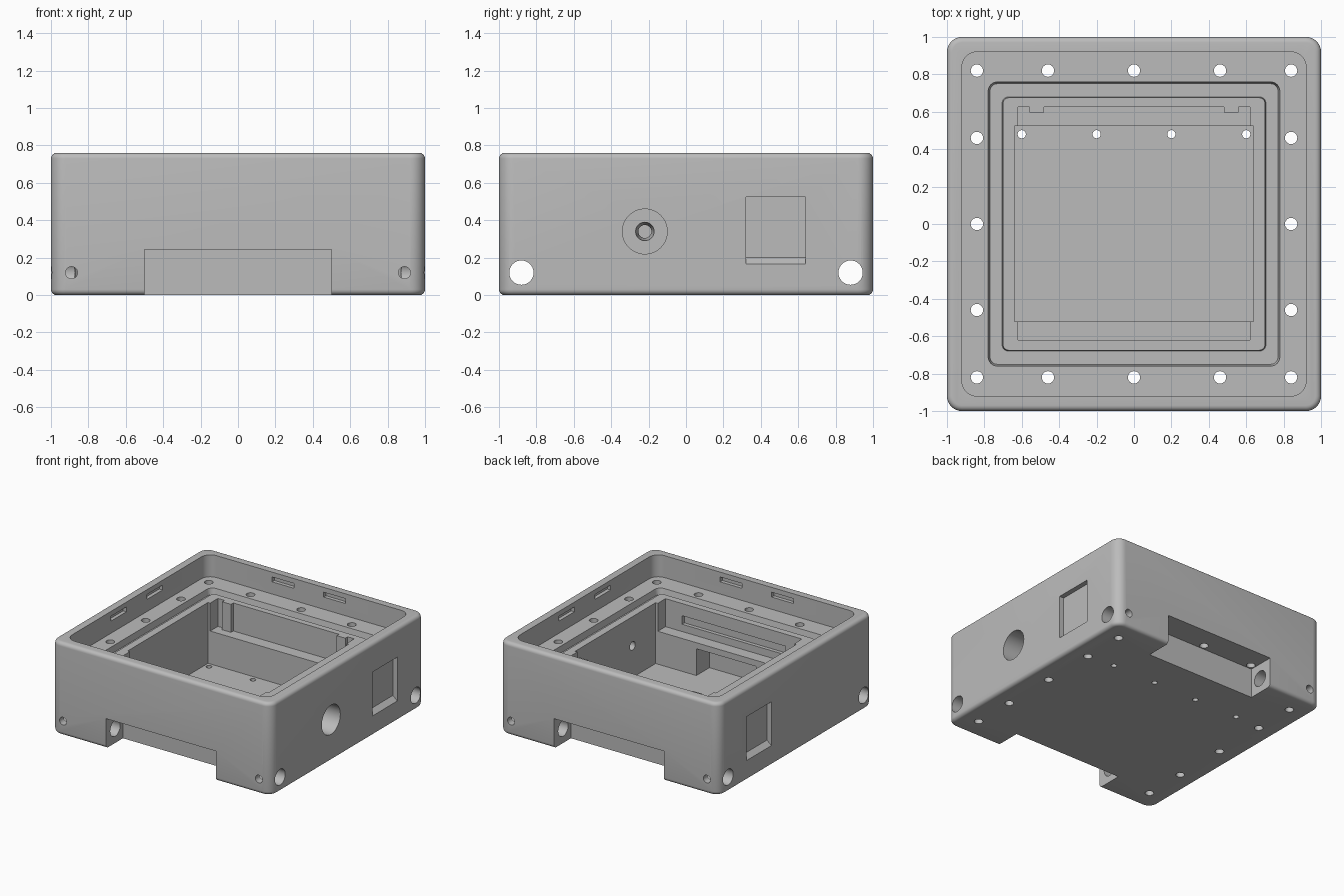
import bpy, bmesh, math
from mathutils import Matrix, Vector

old = bpy.data.objects.get("Cube")
if old:
    bpy.data.objects.remove(old, do_unlink=True)

grey = bpy.data.materials.new("plain grey")
grey.use_nodes = True
grey.diffuse_color = (0.5, 0.5, 0.5, 1)
grey.node_tree.nodes["Principled BSDF"].inputs["Base Color"].default_value = (0.5, 0.5, 0.5, 1)


def finish(bm, name):
    bmesh.ops.recalc_face_normals(bm, faces=bm.faces)
    me = bpy.data.meshes.new(name)
    bm.to_mesh(me)
    bm.free()
    me.materials.append(grey)
    ob = bpy.data.objects.new(name, me)
    bpy.context.collection.objects.link(ob)
    return ob


def box(x0, x1, y0, y1, z0, z1):
    bm = bmesh.new()
    size = Vector((x1 - x0, y1 - y0, z1 - z0))
    mid = Vector((x0 + x1, y0 + y1, z0 + z1)) / 2
    bmesh.ops.create_cube(bm, size=1, matrix=Matrix.Translation(mid) @ Matrix.Diagonal((*size, 1)))
    return finish(bm, "box_cutter")


def rod(start, end, r0, r1=None, sides=32):
    a, b = Vector(start), Vector(end)
    bm = bmesh.new()
    turn = (b - a).to_track_quat("Z", "Y").to_matrix().to_4x4()
    bmesh.ops.create_cone(bm, cap_ends=True, segments=sides, radius1=r0,
                          radius2=r0 if r1 is None else r1, depth=(b - a).length,
                          matrix=Matrix.Translation((a + b) / 2) @ turn)
    return finish(bm, "rod_cutter")


def rounded(hx, hy, r, z0, z1, flare=0, name="rounded_cutter", steps=8):
    """Rounded rectangular prism; flare widens the top."""
    bm = bmesh.new()
    loops = []
    for z, grow in ((z0, 0), (z1, flare)):
        ring = []
        for q, (sx, sy) in enumerate(((1, 1), (-1, 1), (-1, -1), (1, -1))):
            for i in range(steps + 1):
                a = math.pi / 2 * (q + i / steps)
                ring.append(bm.verts.new((sx * (hx - r) + (r + grow) * math.cos(a),
                                          sy * (hy - r) + (r + grow) * math.sin(a), z)))
        loops.append(ring)
    low, high = loops
    bm.faces.new(low)
    bm.faces.new(high)
    for i in range(len(low)):
        j = (i + 1) % len(low)
        bm.faces.new((low[i], low[j], high[j], high[i]))
    return finish(bm, name)


def apply(ob, mod):
    bpy.context.view_layer.objects.active = ob
    bpy.ops.object.modifier_apply(modifier=mod.name)


def cut(ob, cutter):
    mod = ob.modifiers.new("cut", "BOOLEAN")
    mod.operation = "DIFFERENCE"
    mod.solver = "EXACT"
    mod.object = cutter
    apply(ob, mod)
    bpy.data.objects.remove(cutter, do_unlink=True)


# Outer shell with softened edges
body = rounded(1, 1, 0.08, 0, 0.76, name="enclosure_body")
soft = body.modifiers.new("soft", "BEVEL")
soft.width, soft.segments, soft.limit_method = 0.03, 5, "ANGLE"
apply(body, soft)

# Lid recess and the seal groove in its ledge
LEDGE = 0.58
cut(body, rounded(0.92, 0.92, 0.08, LEDGE, 1))
groove = rounded(0.77, 0.75, 0.04, LEDGE - 0.05, LEDGE + 0.05, 0.02)
cut(groove, rounded(0.71, 0.685, 0.04, LEDGE - 0.1, LEDGE + 0.1, -0.02))
cut(body, groove)

# Main cavity, and the wider shelf pocket with two posts
cut(body, box(-0.64, 0.64, -0.52, 0.525, 0.08, 0.7))
pocket = box(-0.62, 0.62, -0.62, 0.625, 0.35, 0.7)
for s in (-1, 1):
    cut(pocket, box(s * 0.52 - 0.04, s * 0.52 + 0.04, 0.595, 0.7, 0.3, 0.8))
cut(body, pocket)

# Recess and slot in the inner front wall
cut(body, box(-0.27, 0.27, -0.69, -0.5, 0.08, 0.3))
cut(body, box(-0.47, 0.47, -0.65, -0.6, 0.41, 0.48))

# Grip notches, pin bores, set screw holes and side pockets
for s in (-1, 1):
    cut(body, box(-0.5, 0.5, *sorted((s * 0.78, s * 1.1)), -0.1, 0.245))
    for t in (-1, 1):
        cut(body, rod((t * 0.45, s * 0.88, 0.12), (t * 1.1, s * 0.88, 0.12), 0.065))
        cut(body, rod((t * 0.89, s * 0.88, 0.12), (t * 0.89, s * 1.1, 0.12), 0.032))
        # Latch slots near the rim
        lo, hi = t * 0.235 - 0.1, t * 0.235 + 0.1
        depth = sorted((s * 0.9, s * 0.95))
        cut(body, box(lo, hi, *depth, 0.68, 0.72))
        cut(body, box(*depth, lo, hi, 0.68, 0.72))
    side = box(*sorted((s * 0.96, s * 1.04)), 0.32, 0.64, 0.2, 0.525)
    for v in side.data.vertices:
        if abs(v.co.x) > 1 and v.co.z < 0.3:
            v.co.z -= 0.07
    cut(body, side)

# Cable gland bore on one side
cut(body, rod((0.76, -0.22, 0.34), (1.1, -0.22, 0.34), 0.12, sides=48))
cut(body, rod((0.6, -0.22, 0.34), (0.78, -0.22, 0.34), 0.03, 0.052))

# Through holes in the ledge and the floor
spots = [(x, y) for x in (-0.84, -0.46, 0, 0.46, 0.84) for y in (-0.82, 0.82)]
spots += [(x, y) for x in (-0.84, 0.84) for y in (-0.46, 0, 0.46)]
for x, y in spots:
    cut(body, rod((x, y, -0.1), (x, y, 0.7), 0.033, sides=24))
for x in (-0.6, -0.2, 0.2, 0.6):
    cut(body, rod((x, 0.48, -0.1), (x, 0.48, 0.2), 0.022, sides=20))

# Smooth the rounded parts, keep the edges sharp
bpy.ops.object.select_all(action="DESELECT")
body.select_set(True)
bpy.context.view_layer.objects.active = body
bpy.ops.object.shade_smooth_by_angle(angle=math.radians(30))
